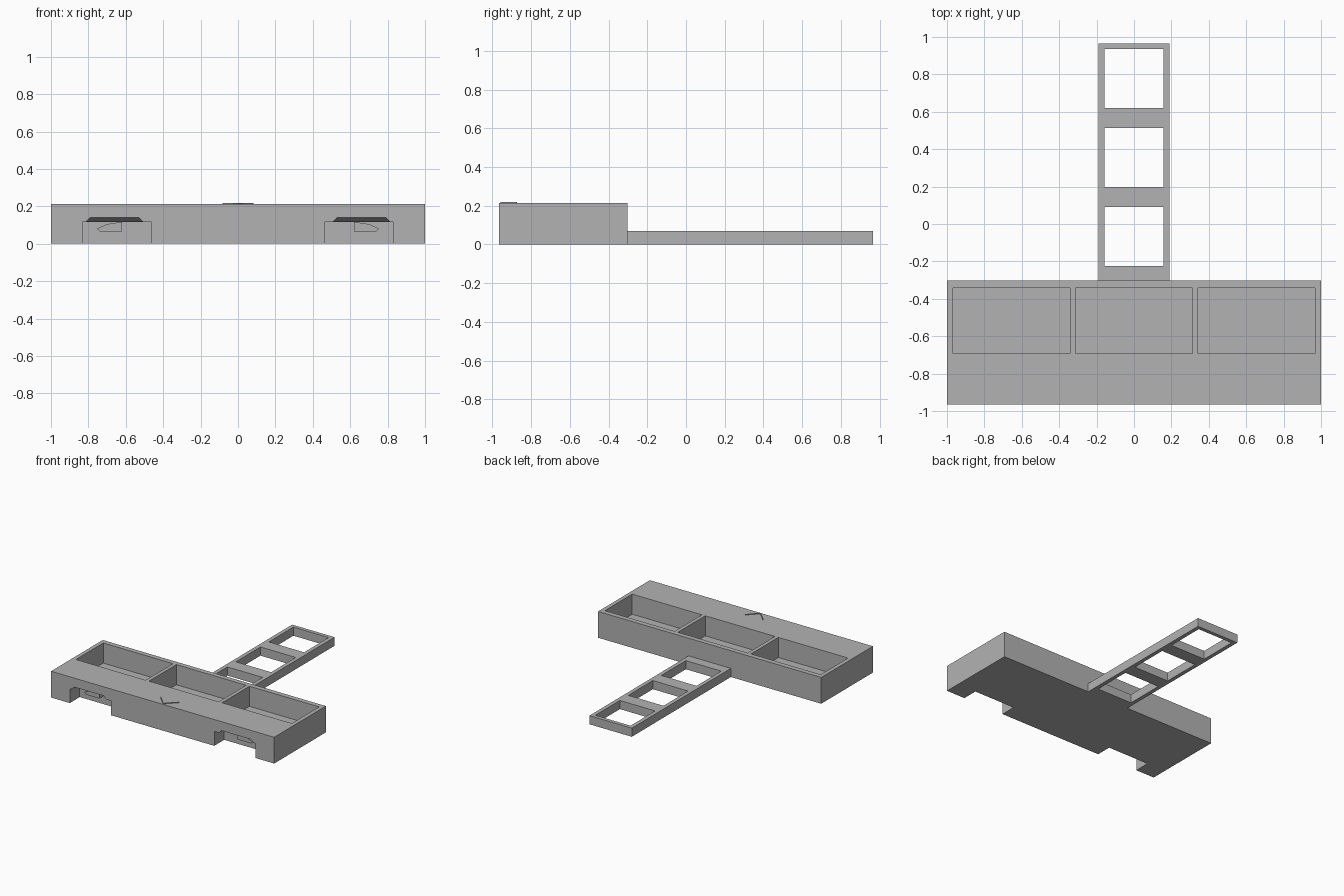
import bpy, bmesh, math
from mathutils import Matrix

if "Cube" in bpy.data.objects:
    bpy.data.objects.remove(bpy.data.objects["Cube"], do_unlink=True)

grey = bpy.data.materials.new("plain grey")
grey.use_nodes = True
grey.diffuse_color = (0.45, 0.45, 0.45, 1)
grey.node_tree.nodes["Principled BSDF"].inputs["Base Color"].default_value = grey.diffuse_color


def finish(name, bm):
    bmesh.ops.recalc_face_normals(bm, faces=bm.faces)
    mesh = bpy.data.meshes.new(name)
    bm.to_mesh(mesh)
    bm.free()
    mesh.materials.append(grey)
    ob = bpy.data.objects.new(name, mesh)
    bpy.context.collection.objects.link(ob)
    return ob


def box(name, xs, ys, zs):
    bm = bmesh.new()
    bmesh.ops.create_cube(bm, size=1)
    for v in bm.verts:
        v.co = [r[0] if c < 0 else r[1] for c, r in zip(v.co, (xs, ys, zs))]
    return finish(name, bm)


def hull(name, points):
    bm = bmesh.new()
    for p in points:
        bm.verts.new(p)
    bmesh.ops.convex_hull(bm, input=bm.verts)
    return finish(name, bm)


def cut(ob, cutters):
    for c in cutters:
        mod = ob.modifiers.new("cut", 'BOOLEAN')
        mod.operation, mod.solver, mod.object = 'DIFFERENCE', 'EXACT', c
        bpy.context.view_layer.objects.active = ob
        bpy.ops.object.modifier_apply(modifier=mod.name)
        bpy.data.objects.remove(c, do_unlink=True)


FRONT, BACK, TOP = -0.965, -0.303, 0.213

# Main tray block with three open compartments
tray = box("tray_block", (-1, 1), (FRONT, BACK), (0, TOP))
cutters = [box("compartment_cutter", (x - 0.3125, x + 0.3125), (-0.693, -0.343), (0.05, 0.3))
           for x in (-0.655, 0, 0.655)]

# Two front notches, each with a sloping relief above its mouth
for s in (-1, 1):
    cutters.append(box("notch_cutter", sorted((s * 0.463, s * 0.832)), (-1.1, -0.838), (-0.1, 0.117)))
    relief = [(s * x, y, z) for x, z in ((0.82, 0.11), (0.50, 0.11), (0.79, 0.14), (0.53, 0.14))
              for y in (-0.98, FRONT)]
    relief += [(s * x, -0.85, 0.112) for x in (0.82, 0.50)]
    cutters.append(hull("relief_cutter", relief))
cut(tray, cutters)

# Small tapered catches inside the notches
for side, s in (("right", -1), ("left", 1)):
    outline = [(0.62, 0.065), (0.74, 0.065), (0.755, 0.08), (0.70, 0.105), (0.62, 0.117)]
    hull(side + "_catch", [(s * x, y, z) for x, z in outline for y in (-0.89, -0.836)])

# Shallow chevron mark at the front edge of the top
for side, s in (("right", -1), ("left", 1)):
    arm = box(side + "_chevron_arm", (0, 0.115), (-0.003, 0.003), (0, 0.005))
    angle = math.radians(45 if s > 0 else 135)
    arm.data.transform(Matrix.Translation((0, FRONT + 0.01, TOP)) @ Matrix.Rotation(angle, 4, 'Z'))

# Rear ladder frame with three square openings
ladder = box("ladder_frame", (-0.19, 0.19), (BACK, 0.965), (0, 0.07))
cut(ladder, [box("opening_cutter", (-0.158, 0.158), (y, y + 0.314), (-0.1, 0.2))
             for y in (-0.224, 0.199, 0.621)])
